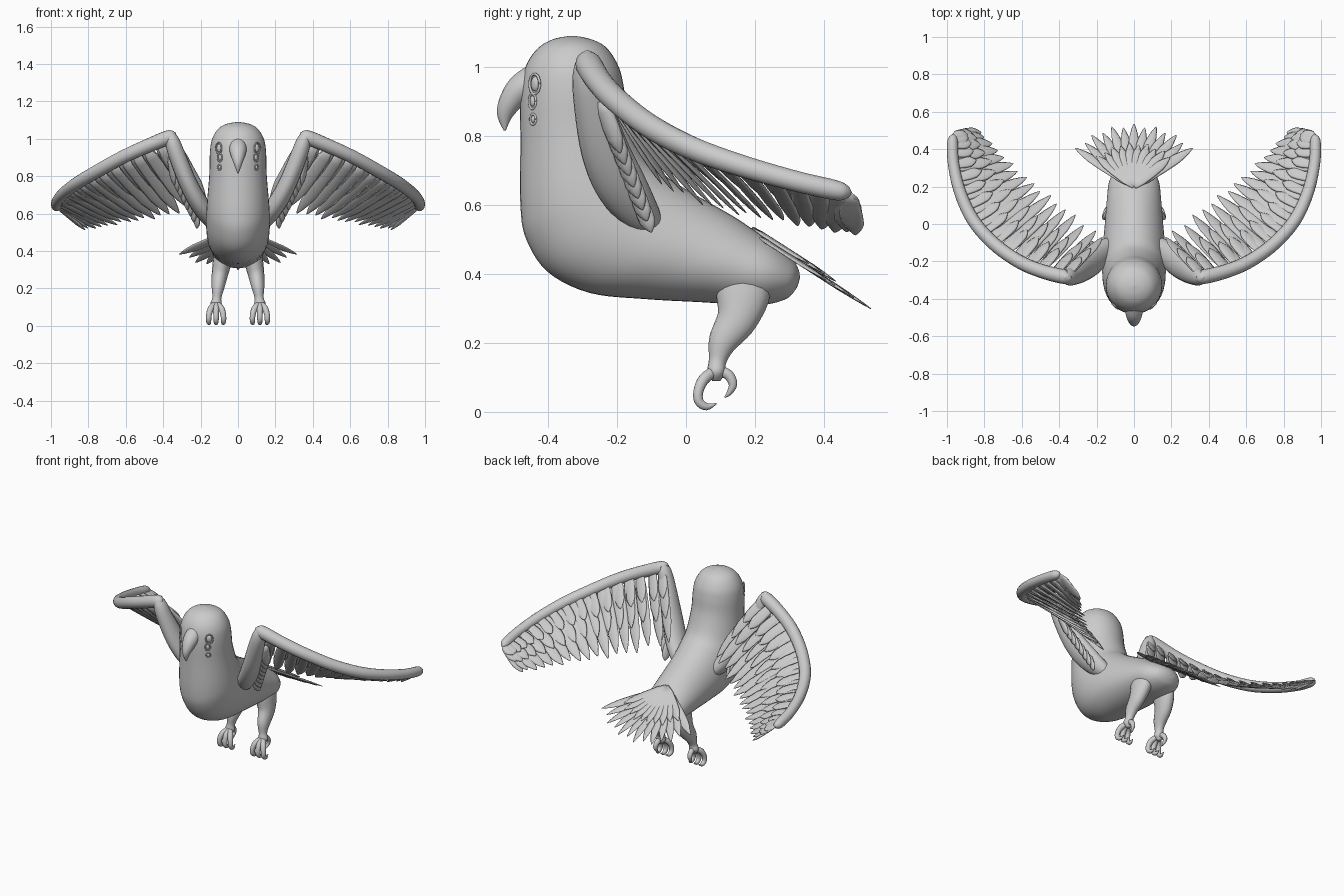
import bpy, bmesh, math
from mathutils import Vector as V

if "Cube" in bpy.data.objects:
    bpy.data.objects.remove(bpy.data.objects["Cube"])


def spline(pts, n=5):
    """Catmull-Rom through tuples of any length."""
    out = []
    for i in range(len(pts) - 1):
        p0, p1, p2, p3 = (pts[max(i - 1, 0)], pts[i], pts[i + 1], pts[min(i + 2, len(pts) - 1)])
        for k in range(n):
            t = k / n
            out.append(tuple(0.5 * (2 * b + (c - a) * t + (2 * a - 5 * b + 4 * c - d) * t * t
                                    + (3 * b - a - 3 * c + d) * t ** 3)
                             for a, b, c, d in zip(p0, p1, p2, p3)))
    out.append(tuple(pts[-1]))
    return out


def at(pts, t):
    """Point at parameter 0..1 on a dense list."""
    f = t * (len(pts) - 1)
    i = min(int(f), len(pts) - 2)
    return V(pts[i][:3]).lerp(V(pts[i + 1][:3]), f - i)


def loft(bm, rings):
    vr = [[bm.verts.new(p) for p in r] for r in rings]
    n = len(vr[0])
    for a, b in zip(vr, vr[1:]):
        for i in range(n):
            bm.faces.new((a[i], a[(i + 1) % n], b[(i + 1) % n], b[i]))
    bm.faces.new(vr[0][::-1])
    bm.faces.new(vr[-1])


def tube(bm, pts, ref, sides=16, n=5):
    """Sweep an ellipse; points are (x, y, z, radius along ref, other radius)."""
    pts = spline([p if len(p) == 5 else p + (p[3],) for p in pts], n)
    rings = []
    for i, p in enumerate(pts):
        t = (V(pts[min(i + 1, len(pts) - 1)][:3]) - V(pts[max(i - 1, 0)][:3])).normalized()
        u = (V(ref) - t * t.dot(V(ref))).normalized()
        v = t.cross(u)
        ang = [2 * math.pi * k / sides for k in range(sides)]
        rings.append([V(p[:3]) + u * max(p[3], .001) * math.cos(a)
                      + v * max(p[4], .001) * math.sin(a) for a in ang])
    loft(bm, rings)


def feather(bm, root, tip, across, width, thick=.007, twist=.2):
    """Flat pointed blade from root to tip."""
    d = (tip - root).normalized()
    u = (across - d * across.dot(d)).normalized()
    nrm = d.cross(u)
    u = (u * math.cos(twist) + nrm * math.sin(twist)).normalized()
    prof = [(0, .5), (.2, .9), (.5, 1), (.72, .95), (.84, .7), (.93, .4), (.98, .18), (1, .03)]
    pts = [tuple(root.lerp(tip, t)) + (width * w, thick * min(1, w + .15)) for t, w in prof]
    tube(bm, pts, u, 8, 1)


def finish(bm, name, mirror=False):
    bmesh.ops.recalc_face_normals(bm, faces=bm.faces)
    me = bpy.data.meshes.new(name)
    bm.to_mesh(me)
    bm.free()
    for p in me.polygons:
        p.use_smooth = True
    ob = bpy.data.objects.new(name, me)
    bpy.context.collection.objects.link(ob)
    if mirror:
        ob.modifiers.new("mirror", 'MIRROR').use_mirror_merge = False
    return ob


# Body and head: sections as front y,z / back y,z / half width
sections = [(-.335, 1.09, -.325, 1.09, .004), (-.385, 1.08, -.275, 1.08, .06),
            (-.43, 1.053, -.23, 1.055, .105), (-.465, 1.0, -.195, 1.0, .138),
            (-.48, .92, -.18, .94, .15), (-.48, .78, -.165, .85, .153),
            (-.48, .60, -.12, .74, .165), (-.463, .50, -.06, .685, .17),
            (-.40, .405, .0, .645, .17), (-.28, .345, .07, .605, .165),
            (-.12, .327, .14, .565, .155), (.06, .317, .20, .525, .145),
            (.20, .308, .26, .485, .132), (.285, .325, .31, .44, .09),
            (.318, .355, .327, .41, .045), (.328, .38, .33, .387, .004)]
bm = bmesh.new()
rings = []
for fy, fz, by, bz, w in spline(sections, 5):
    f, b = V((0, fy, fz)), V((0, by, bz))
    rings.append([(f + b) / 2 + (f - b) / 2 * math.cos(a) + V((w * math.sin(a), 0, 0))
                  for a in [2 * math.pi * k / 40 for k in range(40)]])
loft(bm, rings)
finish(bm, "body")

# Hooked beak
bm = bmesh.new()
tube(bm, [(0, -.42, .975, .045), (0, -.475, .94, .046, .042), (0, -.508, .90, .035, .034),
          (0, -.525, .86, .02, .023), (0, -.525, .815, .003)], (1, 0, 0))
finish(bm, "beak")

# Eyes and cheek spots: raised rim with a bead inside
bm = bmesh.new()
for ang, z, rx, rz in [(.76, .95, .021, .029), (.70, .90, .015, .022), (.72, .848, .012, .015)]:
    nrm = V((math.sin(ang), -math.cos(ang), 0))
    side = V((math.cos(ang), math.sin(ang), 0))
    c = V((0, -.33, z)) + nrm * .15
    rim = []
    for k in range(25):
        a = 2 * math.pi * k / 24
        p = c + side * rx * math.cos(a) + V((0, 0, rz * math.sin(a)))
        rim.append(tuple(p) + (.004,))
    tube(bm, rim, nrm, 6, 1)
    dome = [(-.006, 1), (.001, .85), (.005, .5), (.006, .05)]
    tube(bm, [tuple(c + nrm * h) + (rz * s * .8, rx * s * .8) for h, s in dome], (0, 0, 1), 14, 2)
finish(bm, "eyes", True)

# Wing arm and leading edge
arm = [(.10, -.09, .54, .03), (.14, -.125, .565, .055, .045), (.205, -.185, .65, .075, .05),
       (.265, -.235, .76, .07, .048), (.325, -.275, .91, .052, .045),
       (.352, -.285, .99, .042, .038), (.366, -.285, 1.035, .022, .02), (.368, -.285, 1.048, .003)]
edge = [(.345, -.28, 1.01, .02), (.37, -.283, 1.008, .038), (.50, -.25, .955, .037),
        (.62, -.198, .90, .036), (.75, -.105, .828, .035), (.86, .02, .763, .034),
        (.93, .17, .71, .032), (.965, .32, .668, .03), (.97, .43, .643, .029),
        (.967, .465, .636, .02), (.965, .48, .633, .003)]
bm = bmesh.new()
tube(bm, arm, (0, 1, 0), 20)
tube(bm, edge, (0, 0, 1), 16)
finish(bm, "wing_arm", True)

# Wing feathers in three overlapping rows
lead = spline(edge[1:-1], 6)
trail = spline([(.17, -.07, .66), (.33, .05, .605), (.47, .16, .575), (.60, .27, .555),
                (.72, .385, .53), (.82, .49, .515)], 6)
bm = bmesh.new()
for reach, count, width, lift in [(1, 17, .036, 0), (.68, 16, .036, .012), (.42, 17, .034, .022)]:
    for i in range(count):
        t = i / (count - 1)
        root, tip = at(lead, t), at(trail, t)
        across = at(lead, min(t + .03, 1)) - at(lead, max(t - .03, 0))
        up = across.cross(tip - root).normalized()
        up = up if up.z > 0 else -up
        end = root.lerp(tip, reach * (1 + .03 * math.sin(i * 2.4)))
        feather(bm, root, end + up * lift, across, width)
finish(bm, "wing_feathers", True)

# Short feathers hanging along the arm
bm = bmesh.new()
for i in range(8):
    t = i / 7
    root = V((.345, -.245, .90)).lerp(V((.20, -.14, .63)), t)
    tip = root + V((-.035, .055, -.15)).lerp(V((-.01, .04, -.11)), t)
    feather(bm, root + V((.02, 0, 0)), tip + V((.03, 0, 0)), V((.2, .9, .3)), .028, .012, .3)
finish(bm, "arm_feathers", True)

# Tail fan, long lower layer and short upper layer
bm = bmesh.new()
for count, length, spread, lift, width in [(13, .40, 52, 0, .030), (10, .28, 46, .014, .030)]:
    for i in range(count):
        a = math.radians(spread) * (2 * i / (count - 1) - 1)
        d = V((math.sin(a), math.cos(a) * .84, -math.cos(a) * .54))
        across = V((math.cos(a), -math.sin(a) * .84, math.sin(a) * .54))
        root = V((0, .20, .515 + lift))
        feather(bm, root, root + d * length * (1 - .05 * (i % 2)), across, width, .006, .12)
finish(bm, "tail_feathers")

# Legs
bm = bmesh.new()
tube(bm, [(.075, .165, .40, .07, .05), (.085, .165, .34, .078, .05), (.098, .148, .27, .06, .043),
          (.107, .108, .205, .043, .034), (.113, .092, .15, .026, .024),
          (.117, .088, .115, .026, .03), (.117, .088, .09, .012)], (0, 1, 0))
finish(bm, "legs", True)

# Toes with curled claws
bm = bmesh.new()
for dx in (-.038, 0, .038):
    x = .117
    tube(bm, [(x, .085, .12, .016), (x + dx * .7, .052, .095, .017), (x + dx, .036, .06, .015),
              (x + dx * 1.05, .038, .03, .014), (x + dx, .06, .015, .011),
              (x + dx * .9, .088, .024, .002)], (1, 0, 0), 10, 4)
tube(bm, [(.117, .09, .12, .016), (.12, .122, .108, .016), (.122, .136, .08, .013),
          (.12, .125, .055, .008), (.118, .112, .042, .002)], (1, 0, 0), 10, 4)
finish(bm, "toes", True)
